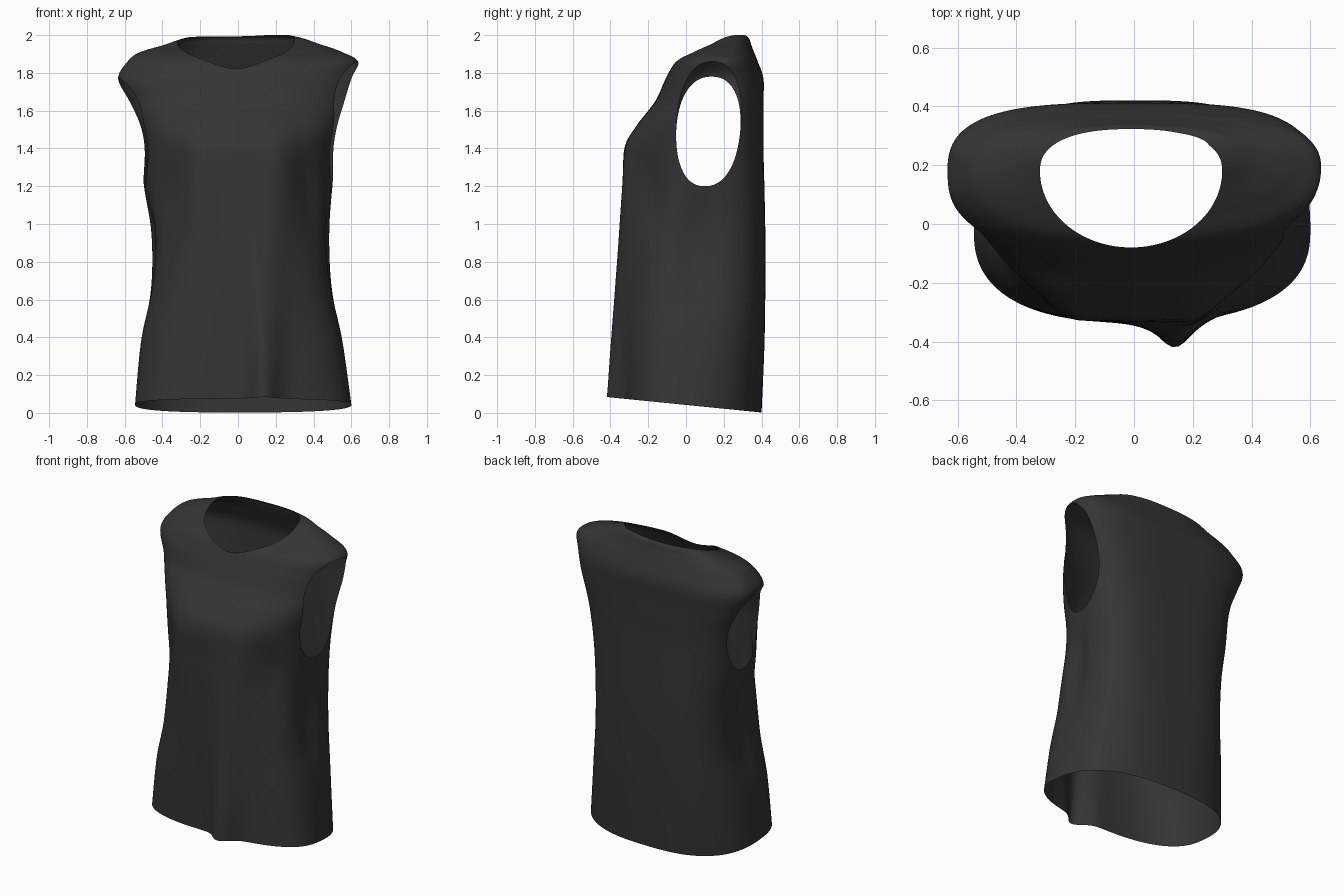
import bpy, bmesh, math

if "Cube" in bpy.data.objects:
    bpy.data.objects.remove(bpy.data.objects["Cube"])

# Horizontal sections: z, left x, right x, front y, back y, widest y, front roundness, back roundness
SECTIONS = [
    (0.00, -0.545, 0.600, -0.335, 0.40, -0.02, 2.5, 2.6),
    (0.35, -0.515, 0.555, -0.336, 0.415, 0.00, 2.5, 2.8),
    (0.65, -0.468, 0.505, -0.336, 0.42, 0.04, 2.5, 3.2),
    (0.95, -0.465, 0.490, -0.333, 0.42, 0.08, 2.3, 3.3),
    (1.20, -0.500, 0.502, -0.330, 0.415, 0.10, 2.05, 3.3),
    (1.40, -0.512, 0.522, -0.326, 0.41, 0.12, 2.1, 3.5),
    (1.52, -0.538, 0.548, -0.262, 0.41, 0.13, 2.3, 3.5),
    (1.65, -0.590, 0.585, -0.163, 0.41, 0.15, 2.4, 3.4),
    (1.77, -0.635, 0.613, -0.107, 0.41, 0.16, 2.4, 3.1),
    (1.86, -0.585, 0.635, -0.053, 0.380, 0.18, 2.4, 2.7),
    (1.91, -0.520, 0.550, 0.030, 0.360, 0.20, 2.4, 2.5),
    (1.95, -0.395, 0.430, 0.110, 0.345, 0.23, 2.4, 2.4),
    (1.98, -0.310, 0.340, 0.155, 0.335, 0.25, 2.4, 2.4),
    (1.998, -0.250, 0.260, 0.19, 0.318, 0.25, 2.3, 2.4),
]
STEPS, SIDES = 9, 176


def gauss(v, width):
    return math.exp(-(v / width) ** 2)


def spline(i, t):
    """Smooth blend between section i and i + 1."""
    last = len(SECTIONS) - 1
    a, b, c, d = (SECTIONS[min(max(i + k, 0), last)] for k in (-1, 0, 1, 2))
    return [0.5 * (2 * q + (r - p) * t + (2 * p - 5 * q + 4 * r - s) * t * t
                   + (3 * q - p - 3 * r + s) * t ** 3) for p, q, r, s in zip(a, b, c, d)]


def cloth_point(section, ang):
    z, xl, xr, yf, yb, yc, ef, eb = section
    c, s = math.cos(ang), math.sin(ang)
    e = ef if s < 0 else eb
    r = (abs(c) ** e + abs(s) ** e) ** (-1 / e)
    x = r * c * (xr if c > 0 else -xl)
    y = yc + r * s * ((yb - yc) if s > 0 else (yc - yf))
    # Front pleat, fuller chest, and hanging folds beside the chest
    if s < 0:
        y -= 0.088 * max(0, 1 - z / 1.35) * gauss(x - 0.14, 0.075 + 0.06 * z)
        y -= 0.03 * gauss(abs(x) - 0.22, 0.09) * gauss(z - 1.25, 0.3)
        crease = 0.36 + 0.2 * (1.3 - z)
        y += 0.03 * gauss(abs(x) - crease, 0.07) * gauss(z - 1.12, 0.2) * min(1, 2 * s * s)
    # Soft hollow in the cloth below each armhole
    x *= 1 - 0.07 * gauss(y - 0.04, 0.1) * gauss(z - 0.88, 0.25)
    # Sloping hem and slightly raised right shoulder
    z += max(0, 1 - z / 0.6) * (0.042 - 0.1 * y)
    if z > 1.9:
        z += 0.15 * (z - 1.9) * x
    return x, y, z


def neck(p):
    if p.z < 1.6:
        return 1
    v = p.y - 0.18
    if v < 0:
        return (abs(p.x + 0.01) / 0.31) ** 2 + (v / 0.26) ** 2 - 1
    return (abs(p.x + 0.01) / 0.31) ** 2.4 + (v / 0.143) ** 2.4 - 1


def armhole(p):
    if abs(p.x) < 0.3:
        return 1
    mid, half = (1.53, 0.33) if p.x > 0 else (1.49, 0.29)
    y = p.y - 0.118 - 0.06 * (p.z - 1.5)
    return abs(y / 0.17) ** 2.3 + abs((p.z - mid) / half) ** 2.3 - 1


def cut_opening(bm, f):
    """Cut the cloth cleanly along f = 0 and remove the inside."""
    new = []
    for e in list(bm.edges):
        a, b = f(e.verts[0].co), f(e.verts[1].co)
        if (a < 0) != (b < 0):
            new.append(bmesh.utils.edge_split(e, e.verts[0], a / (a - b))[1])
    bmesh.ops.connect_verts(bm, verts=new)
    inside = [fc for fc in bm.faces if f(fc.calc_center_median()) < 0]
    bmesh.ops.delete(bm, geom=inside, context='FACES')


# Body of the garment as one lofted sheet
bm = bmesh.new()
rings = []
count = (len(SECTIONS) - 1) * STEPS
for n in range(count + 1):
    i = min(n // STEPS, len(SECTIONS) - 2)
    sec = spline(i, n / STEPS - i)
    rings.append([bm.verts.new(cloth_point(sec, 2 * math.pi * k / SIDES)) for k in range(SIDES)])
for lo, hi in zip(rings, rings[1:]):
    for k in range(SIDES):
        m = (k + 1) % SIDES
        bm.faces.new((lo[k], lo[m], hi[m], hi[k]))

# Neck and arm openings
cut_opening(bm, neck)
cut_opening(bm, armhole)
for fc in bm.faces:
    fc.smooth = True

mesh = bpy.data.meshes.new("sleeveless_top")
bm.to_mesh(mesh)
bm.free()
top = bpy.data.objects.new("sleeveless_top", mesh)
bpy.context.collection.objects.link(top)

fabric = bpy.data.materials.new("charcoal_fabric")
fabric.diffuse_color = (0.035, 0.035, 0.035, 1)
fabric.use_nodes = True
fabric.node_tree.nodes["Principled BSDF"].inputs["Base Color"].default_value = fabric.diffuse_color
mesh.materials.append(fabric)
